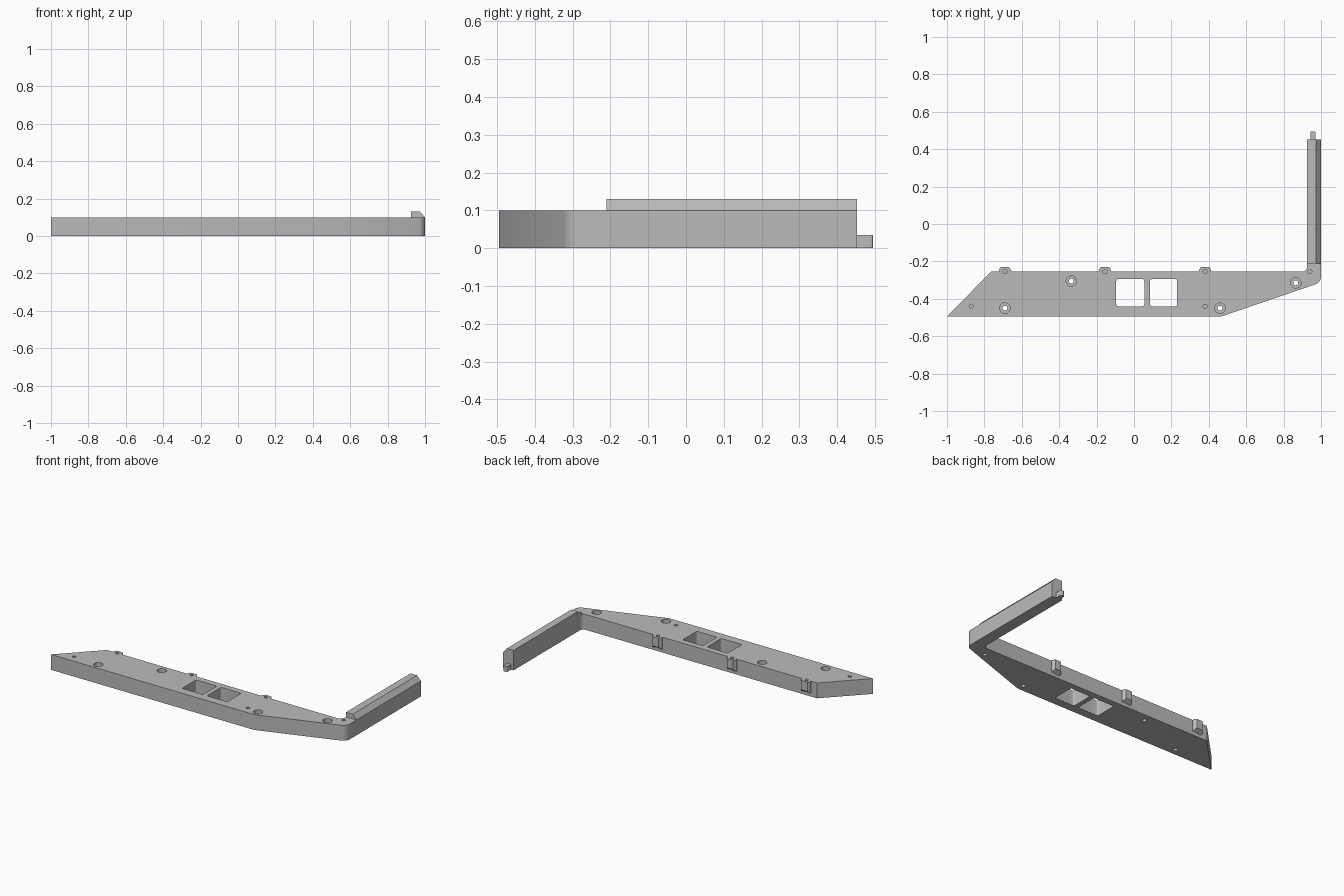
import bpy, bmesh, math
from mathutils import Vector

cube = bpy.data.objects.get("Cube")
if cube:
    bpy.data.objects.remove(cube, do_unlink=True)

grey = bpy.data.materials.new("plain grey")
grey.use_nodes = True
colour = (0.5, 0.5, 0.5, 1)
grey.diffuse_color = colour
grey.node_tree.nodes["Principled BSDF"].inputs["Base Color"].default_value = colour

H = 0.10        # plate height
BACK = -0.255   # back wall of the plate


def prism(name, outline, offset, depth):
    """Extrude a closed 3D outline along a direction."""
    bm = bmesh.new()
    face = bm.faces.new([bm.verts.new(Vector(p) + Vector(offset)) for p in outline])
    new = bmesh.ops.extrude_face_region(bm, geom=[face])["geom"]
    bmesh.ops.translate(bm, vec=depth, verts=[v for v in new if isinstance(v, bmesh.types.BMVert)])
    bmesh.ops.recalc_face_normals(bm, faces=bm.faces)
    mesh = bpy.data.meshes.new(name)
    bm.to_mesh(mesh)
    bm.free()
    mesh.materials.append(grey)
    obj = bpy.data.objects.new(name, mesh)
    bpy.context.collection.objects.link(obj)
    return obj


def arc(cx, cy, r, start, end, steps=8):
    angles = [math.radians(start + (end - start) * i / steps) for i in range(steps + 1)]
    return [(cx + r * math.cos(a), cy + r * math.sin(a), 0) for a in angles]


def rounded_box(x0, x1, y0, y1, r):
    corners = [(x1 - r, y1 - r), (x0 + r, y1 - r), (x0 + r, y0 + r), (x1 - r, y0 + r)]
    return [p for i, (x, y) in enumerate(corners) for p in arc(x, y, r, i * 90, i * 90 + 90, 4)]


def hole(x, y, r, bottom):
    circle = arc(x, y, r, 0, 360, 24)[:-1]
    return prism("hole_cutter", circle, (0, 0, bottom), (0, 0, H + 0.05 - bottom))


def combine(target, tool, operation):
    mod = target.modifiers.new("combine", "BOOLEAN")
    mod.operation, mod.object, mod.solver = operation, tool, "EXACT"
    bpy.context.view_layer.objects.active = target
    bpy.ops.object.modifier_apply(modifier=mod.name)
    bpy.data.objects.remove(tool, do_unlink=True)


# Main plate with rounded outer corner and filleted inner corner
outline = [(-1, -0.495, 0), (0.465, -0.495, 0)]
outline += arc(0.955, -0.28, 0.045, -71, 0)
outline += [(1, -0.21, 0), (0.925, -0.21, 0)]
outline += arc(0.9, -0.23, 0.025, 0, -90)
outline += [(-0.765, BACK, 0)]
plate = prism("main_plate", outline, (0, 0, 0), (0, 0, H))

# Tapered lugs along the back wall, sloping underneath
lug_xs = (-0.69, -0.155, 0.38)
for x in lug_xs:
    lug = prism("lug", [(-0.032, -0.275, 0), (0.032, -0.275, 0), (0.032, -0.245, 0),
                        (0.022, -0.23, 0), (-0.022, -0.23, 0), (-0.032, -0.245, 0)],
                (x, 0, 0.015), (0, 0, H - 0.015))
    for v in lug.data.vertices:
        if v.co.z < 0.05 and v.co.y > BACK:
            v.co.z += v.co.y - BACK
    combine(plate, lug, "UNION")

# Rectangular windows
for x0, x1 in ((-0.095, 0.055), (0.085, 0.23)):
    window = prism("window_cutter", rounded_box(x0, x1, -0.44, -0.295, 0.01),
                   (0, 0, -0.05), (0, 0, 0.2))
    combine(plate, window, "DIFFERENCE")

# Counterbored through holes
for x, y in ((-0.69, -0.45), (-0.335, -0.305), (0.46, -0.45), (0.865, -0.315)):
    combine(plate, hole(x, y, 0.028, 0.05), "DIFFERENCE")
    combine(plate, hole(x, y, 0.013, -0.05), "DIFFERENCE")

# Small blind holes
for x, y in [(x, BACK) for x in lug_xs] + [(0.94, BACK), (-0.87, -0.44), (0.38, -0.44)]:
    combine(plate, hole(x, y, 0.011, 0.045), "DIFFERENCE")

# Side arm with a chamfered top edge
arm = prism("side_arm", [(0.925, 0, 0), (1, 0, 0), (1, 0, H), (0.973, 0, 0.13), (0.925, 0, 0.13)],
            (0, -0.21, 0), (0, 0.662, 0))

# Locating pin at the end of the arm
pin = prism("end_pin", rounded_box(0.943, 0.97, 0.44, 0.495, 0.006), (0, 0, 0), (0, 0, 0.035))

for obj in (plate, arm, pin):
    bpy.ops.object.select_all(action="DESELECT")
    obj.select_set(True)
    bpy.context.view_layer.objects.active = obj
    bpy.ops.object.shade_smooth_by_angle(angle=math.radians(30))
